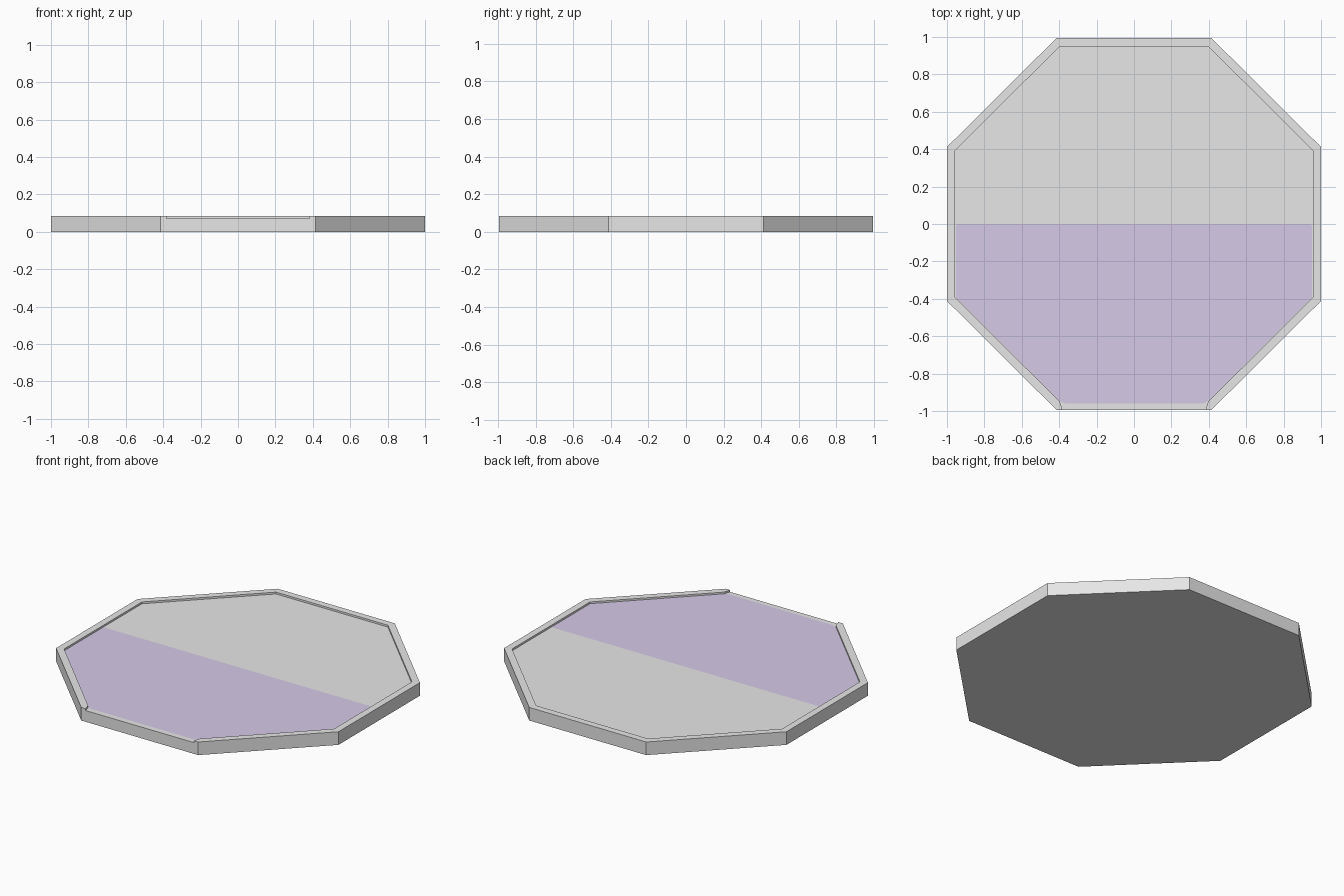
import bpy, bmesh, math

if "Cube" in bpy.data.objects:
    bpy.data.objects.remove(bpy.data.objects["Cube"])

TOP, FLOOR = 0.084, 0.072
APO, INNER = 1.0, 0.956
YS = 0.994  # slight flattening in depth


def material(name, rgb):
    m = bpy.data.materials.new(name)
    m.diffuse_color = (*rgb, 1)
    m.use_nodes = True
    m.node_tree.nodes["Principled BSDF"].inputs["Base Color"].default_value = m.diffuse_color
    return m


def octagon(apothem):
    # starts at the front right corner, runs counter-clockwise to front left
    r = apothem / math.cos(math.pi / 8)
    angles = [math.radians(-67.5 + 45 * i) for i in range(8)]
    return [(r * math.cos(a), r * math.sin(a) * YS) for a in angles]


def make_object(name, faces, mat):
    bm = bmesh.new()
    for f in faces:
        bm.faces.new([bm.verts.new(p) for p in f])
    bmesh.ops.remove_doubles(bm, verts=bm.verts, dist=1e-5)
    me = bpy.data.meshes.new(name)
    bm.to_mesh(me)
    bm.free()
    me.materials.append(mat)
    ob = bpy.data.objects.new(name, me)
    bpy.context.collection.objects.link(ob)
    return ob


def at(points, z):
    return [(x, y, z) for x, y in points]


grey = material("light grey", (0.8, 0.8, 0.8))
lilac = material("pale lilac", (0.686, 0.597, 0.815))

# Octagonal tray: solid base with a raised rim, open on the front side
out = octagon(APO)
tip = (0.383, out[0][1])
tip_l = (-tip[0], tip[1])
inn = [tip] + octagon(INNER) + [tip_l]
faces = [at(out[::-1], 0), at(inn, FLOOR)]
for a, b in zip(out, out[1:]):                      # outer walls
    faces.append(at([a, b], 0) + at([b, a], TOP))
for a, b in zip(inn, inn[1:]):                      # inner walls
    faces.append(at([b, a], FLOOR) + at([a, b], TOP))
for i in range(7):                                  # rim top
    faces.append(at([out[i], out[i + 1], inn[i + 2], inn[i + 1]], TOP))
faces.append(at([tip, out[0], inn[1]], TOP))
faces.append(at([tip_l, inn[8], out[7]], TOP))
# notched front wall
faces.append(at([out[7], out[0]], 0) + at([out[0], tip], TOP)
             + at([tip, tip_l], FLOOR) + at([tip_l, out[7]], TOP))
make_object("octagonal_tray", faces, grey)

# Coloured front half of the floor
half = [(0.365, -0.96), (0.397, -0.948), (0.953, -0.394), (0.953, -0.012), (0.945, 0.0)]
outline = half + [(-x, y) for x, y in reversed(half)]
make_object("front_half_panel", [at(outline, FLOOR + 0.0015)], lilac)
